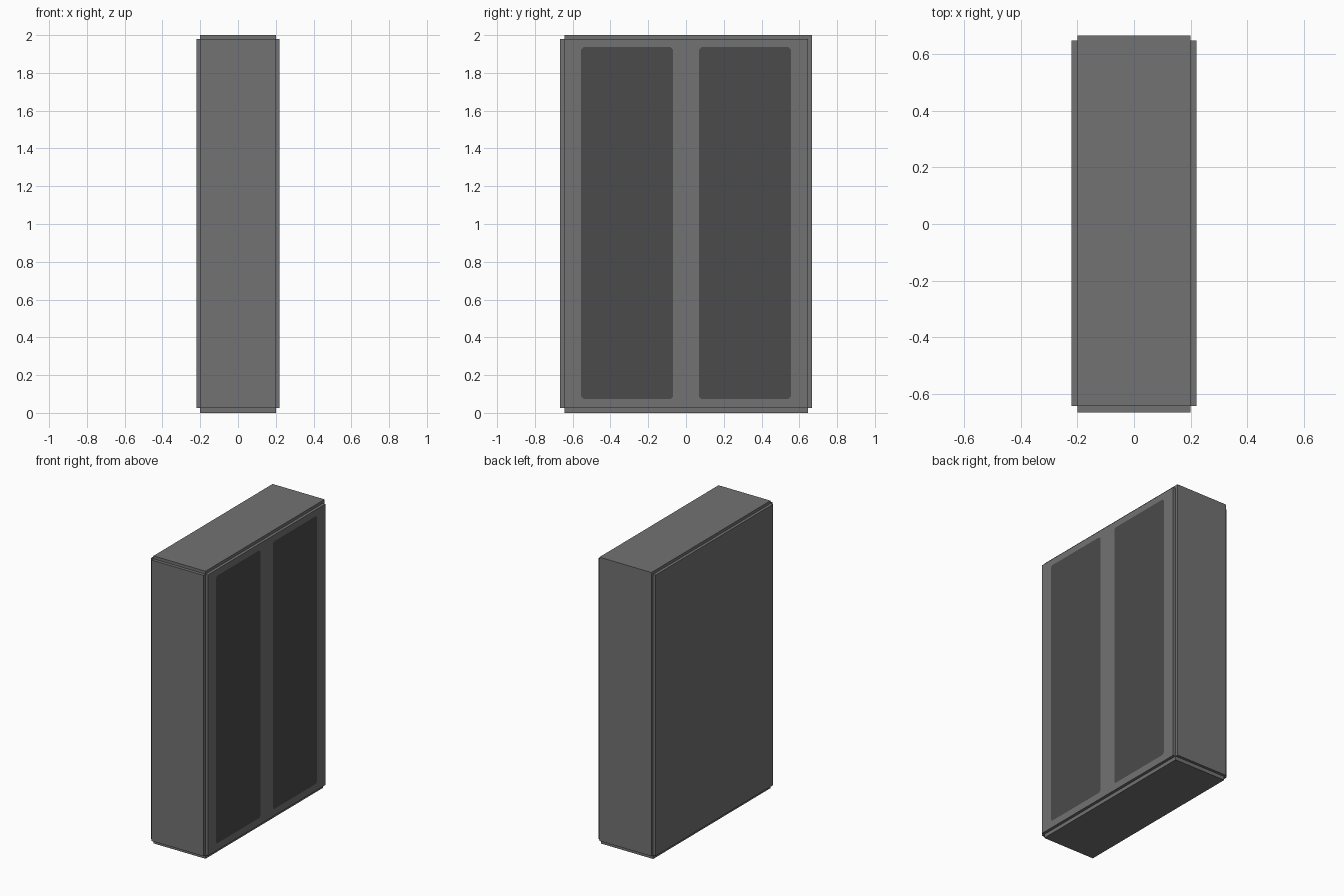
import bpy, bmesh

if "Cube" in bpy.data.objects:
    bpy.data.objects.remove(bpy.data.objects["Cube"])


def material(name, v):
    m = bpy.data.materials.new(name)
    m.diffuse_color = (v, v, v, 1)
    m.use_nodes = True
    m.node_tree.nodes["Principled BSDF"].inputs["Base Color"].default_value = m.diffuse_color
    return m


GREY = material("mid grey", 0.17)
DARK = material("dark grey", 0.07)


def finish(name, bm, mats):
    mesh = bpy.data.meshes.new(name)
    bm.to_mesh(mesh)
    bm.free()
    for m in mats:
        mesh.materials.append(m)
    ob = bpy.data.objects.new(name, mesh)
    bpy.context.collection.objects.link(ob)
    return ob


def box(name, lo, hi):
    bm = bmesh.new()
    bmesh.ops.create_cube(bm, size=1)
    for v in bm.verts:
        v.co = [(a + b) / 2 + c * (b - a) for a, b, c in zip(lo, hi, v.co)]
    return finish(name, bm, [GREY])


# Main limits: X half width, Y front/back, Z bottom/top of the inner body
X, Y0, Y1, Z0, Z1 = 0.2, -0.643, 0.647, 0.026, 1.98
XS, YF, YB = 0.22, -0.666, 0.666

box("body", (-X, Y0, Z0), (X, Y1, Z1))

# Raised slabs on the faces; back and top slabs meet in a full corner
box("front_slab", (-X, YF, Z0), (X, Y0, Z1))
box("back_slab", (-X, Y1, Z0), (X, YB, 2.0))
box("top_slab", (-X, Y0, Z1), (X, YB, 2.0))
box("bottom_slab", (-X, Y0, 0), (X, Y1, Z0))
box("left_slab", (-XS, Y0, Z0), (-X, Y1, Z1))

# Right slab: a gridded face with two dark panels cut flush into it
ys = [Y0, -0.555, -0.069, 0.069, 0.555, Y1]
zs = [Z0, 0.074, 1.936, Z1]
bm = bmesh.new()
grid = [[bm.verts.new((XS, y, z)) for z in zs] for y in ys]
for i in range(len(ys) - 1):
    for j in range(len(zs) - 1):
        bm.faces.new((grid[i][j], grid[i + 1][j], grid[i + 1][j + 1], grid[i][j + 1]))

# Clip the panel corners
inner = [v for v in bm.verts if not v.is_boundary]
bmesh.ops.bevel(bm, geom=inner, offset=0.012, segments=1, affect='VERTICES')
for f in bm.faces:
    f.material_index = 1 if f.calc_area() > 0.6 else 0

# Slab thickness back to the body
rim = [e for e in bm.edges if e.is_boundary]
new = bmesh.ops.extrude_edge_only(bm, edges=rim)["geom"]
for v in new:
    if isinstance(v, bmesh.types.BMVert):
        v.co.x = X
for f in bm.faces:
    if abs(f.normal.x) < 0.5 and f.calc_area() < 0.6:
        f.material_index = 0
bmesh.ops.recalc_face_normals(bm, faces=bm.faces)
finish("right_slab", bm, [GREY, DARK])
